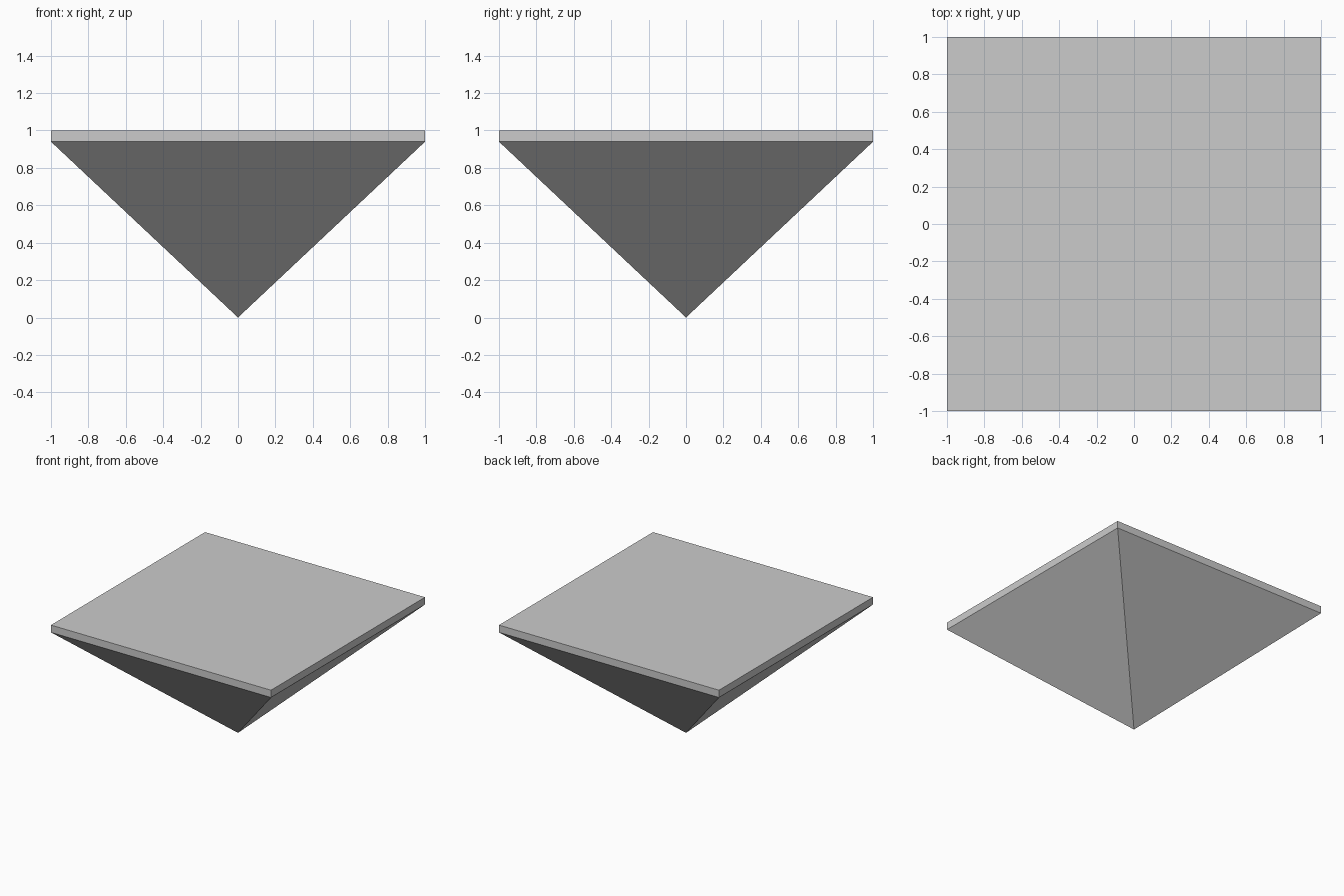
import bpy
import bmesh
from mathutils import Matrix, Vector

if "Cube" in bpy.data.objects:
    bpy.data.objects.remove(bpy.data.objects["Cube"])

RIM_Z = 0.94   # height where the point meets the slab
TOP_Z = 1.0

bm = bmesh.new()

# Square slab
slab = Matrix.Translation((0, 0, (RIM_Z + TOP_Z) / 2)) @ Matrix.Diagonal((2, 2, TOP_Z - RIM_Z, 1))
bmesh.ops.create_cube(bm, size=1, matrix=slab)

# Inverted pyramid: poke the underside and pull its centre down to the ground
bm.normal_update()
underside = [f for f in bm.faces if f.normal.z < -0.9]
apex = bmesh.ops.poke(bm, faces=underside)["verts"][0]
apex.co = Vector((0, 0, 0))
bmesh.ops.recalc_face_normals(bm, faces=bm.faces)

mesh = bpy.data.meshes.new("inverted_pyramid")
bm.to_mesh(mesh)
bm.free()
bpy.context.collection.objects.link(bpy.data.objects.new("inverted_pyramid", mesh))
